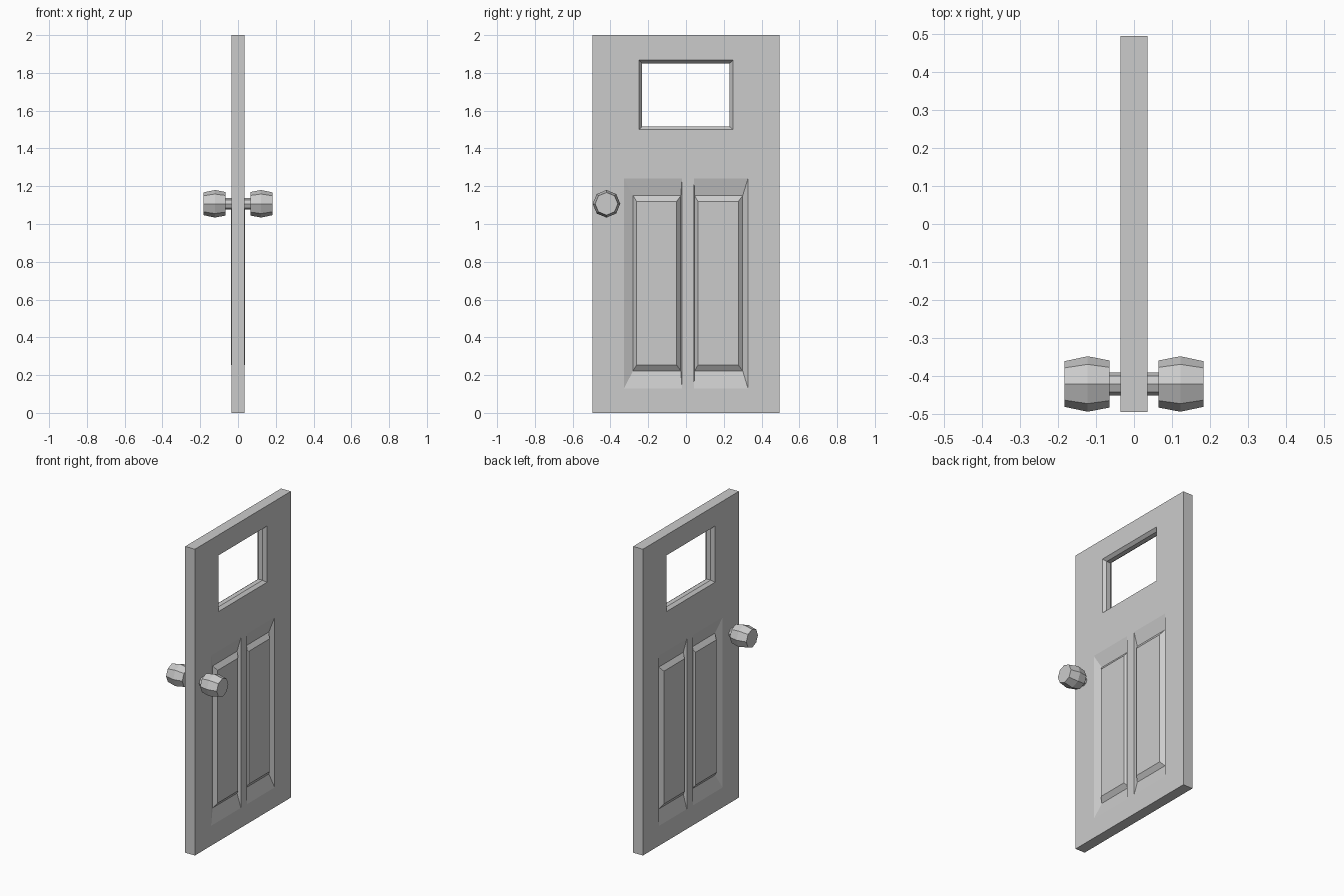
import bpy, bmesh, math

if "Cube" in bpy.data.objects:
    bpy.data.objects.remove(bpy.data.objects["Cube"])

T = 0.035      # half thickness of the door


def rect(x, y0, y1, z0, z1):
    return [(x, y0, z0), (x, y1, z0), (x, y1, z1), (x, y0, z1)]


def octagon(x, r, y=-0.421, z=1.107):
    return [(x, y + r * math.cos(k * math.pi / 4), z + r * math.sin(k * math.pi / 4))
            for k in range(8)]


def loft(bm, loops, cap=True):
    """Bridge successive loops and optionally close the last one."""
    rings = [[bm.verts.new(p) for p in loop] for loop in loops]
    for a, b in zip(rings, rings[1:]):
        n = len(a)
        for k in range(n):
            j = (k + 1) % n
            bm.faces.new((a[k], a[j], b[j], b[k]))
    if cap:
        bm.faces.new(rings[-1])


def mirrored_object(name, bm):
    bmesh.ops.remove_doubles(bm, verts=bm.verts, dist=1e-5)
    me = bpy.data.meshes.new(name)
    bm.to_mesh(me)
    bm.free()
    ob = bpy.data.objects.new(name, me)
    bpy.context.collection.objects.link(ob)
    ob.modifiers.new("Mirror", 'MIRROR').use_axis[0] = True
    return ob


# Door slab: grid of face cells with openings for the window and two panels
bm = bmesh.new()
ys = [-0.495, -0.328, -0.249, -0.021, 0.042, 0.249, 0.328, 0.495]
zs = [0, 0.13, 1.241, 1.50, 1.867, 2.0]
openings = {(c, 1) for c in (1, 2, 4, 5)} | {(c, 3) for c in (2, 3, 4)}
for c in range(len(ys) - 1):
    for r in range(len(zs) - 1):
        if (c, r) not in openings:
            loft(bm, [rect(T, ys[c], ys[c + 1], zs[r], zs[r + 1])])

# Outer edges of the slab
loft(bm, [rect(0, -0.495, 0.495, 0, 2), rect(T, -0.495, 0.495, 0, 2)], cap=False)

# Window opening with a bevelled surround
loft(bm, [rect(T, -0.249, 0.249, 1.50, 1.867),
          rect(T - 0.02, -0.233, 0.231, 1.515, 1.851),
          rect(0, -0.233, 0.231, 1.515, 1.851)], cap=False)

# Sunken borders with raised fields: outer, groove and field y ranges
D = T - 0.022
for outer, groove, field, top in (
        ((-0.328, -0.021), (-0.28, -0.028), (-0.262, -0.049), T + 0.001),
        ((0.042, 0.328), (0.046, 0.30), (0.063, 0.277), T - 0.001)):
    loft(bm, [rect(T, *outer, 0.13, 1.241),
              rect(D, *groove, 0.223, 1.150),
              rect(top, *field, 0.253, 1.120)])
mirrored_object("door_panel", bm)

# Eight-sided door knobs on both sides
bm = bmesh.new()
loft(bm, [octagon(T - 0.005, 0.03), octagon(0.065, 0.03), octagon(0.065, 0.062),
          octagon(0.122, 0.073), octagon(0.183, 0.06)])
mirrored_object("door_knobs", bm)
